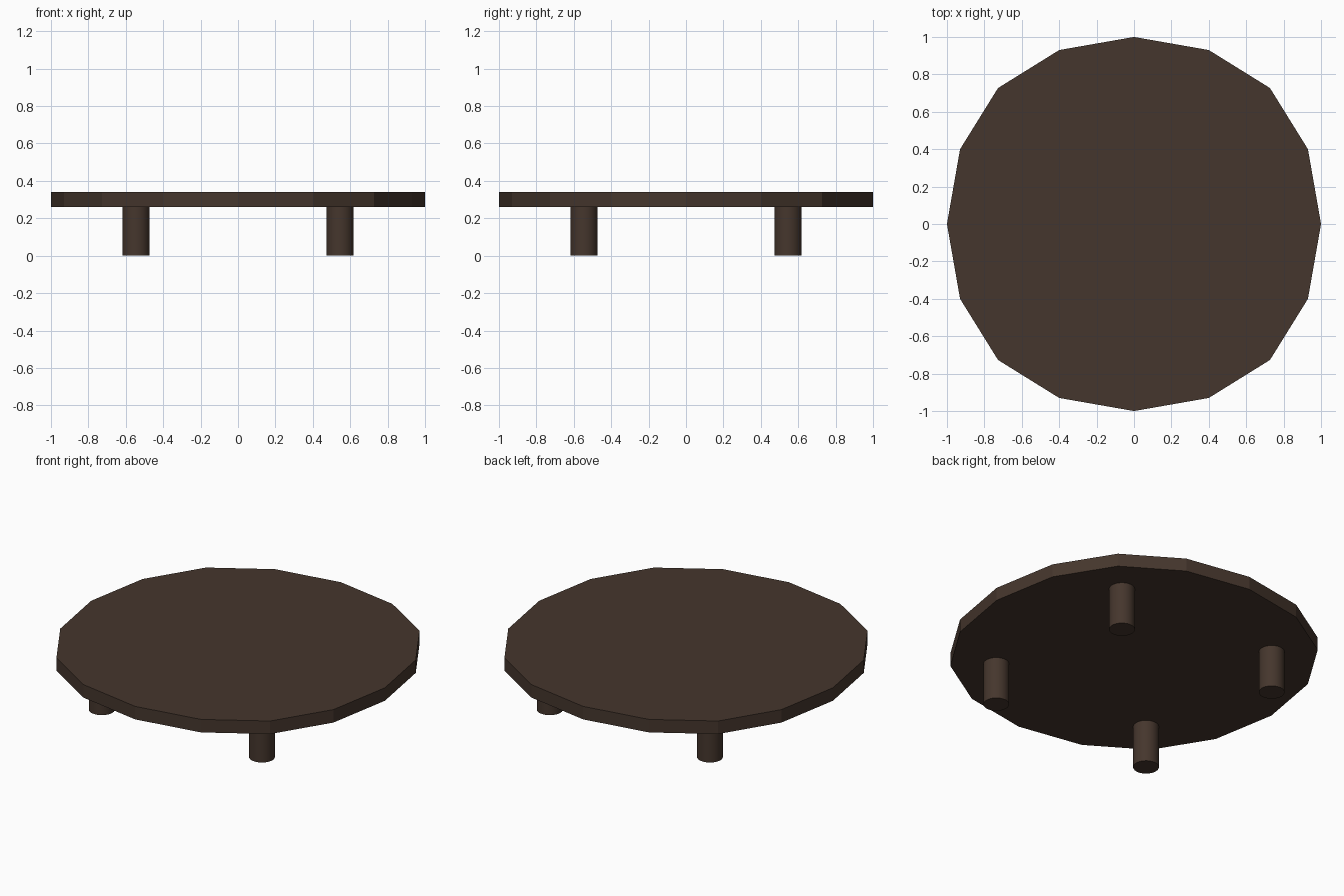
import bpy, bmesh

if "Cube" in bpy.data.objects:
    bpy.data.objects.remove(bpy.data.objects["Cube"])

wood = bpy.data.materials.new("dark_wood")
wood.diffuse_color = (0.06, 0.037, 0.026, 1)
wood.use_nodes = True
wood.node_tree.nodes["Principled BSDF"].inputs["Base Color"].default_value = wood.diffuse_color

# Tabletop: 16-sided slab, outline repeated for each quarter
quarter = [(1, 0), (0.93, 0.4), (0.727, 0.727), (0.4, 0.93)]
outline = []
for _ in range(4):
    outline += quarter
    quarter = [(-y, x) for x, y in quarter]

bm = bmesh.new()
base = bm.faces.new([bm.verts.new((x, y, 0.26)) for x, y in outline])
ext = bmesh.ops.extrude_face_region(bm, geom=[base], use_keep_orig=True)
top_verts = [g for g in ext["geom"] if isinstance(g, bmesh.types.BMVert)]
bmesh.ops.translate(bm, vec=(0, 0, 0.08), verts=top_verts)
bmesh.ops.recalc_face_normals(bm, faces=bm.faces)
mesh = bpy.data.meshes.new("tabletop")
bm.to_mesh(mesh)
bm.free()
mesh.materials.append(wood)
bpy.context.collection.objects.link(bpy.data.objects.new("tabletop", mesh))


# Four round legs
def leg(name, x, y):
    bpy.ops.mesh.primitive_cylinder_add(vertices=32, radius=0.072, depth=0.26,
                                        location=(x, y, 0.13))
    ob = bpy.context.object
    ob.name = name
    ob.data.materials.append(wood)
    bpy.ops.object.shade_smooth_by_angle()


for side, x in (("left", -0.545), ("right", 0.545)):
    for end, y in (("front", -0.545), ("back", 0.545)):
        leg(f"{end}_{side}_leg", x, y)
